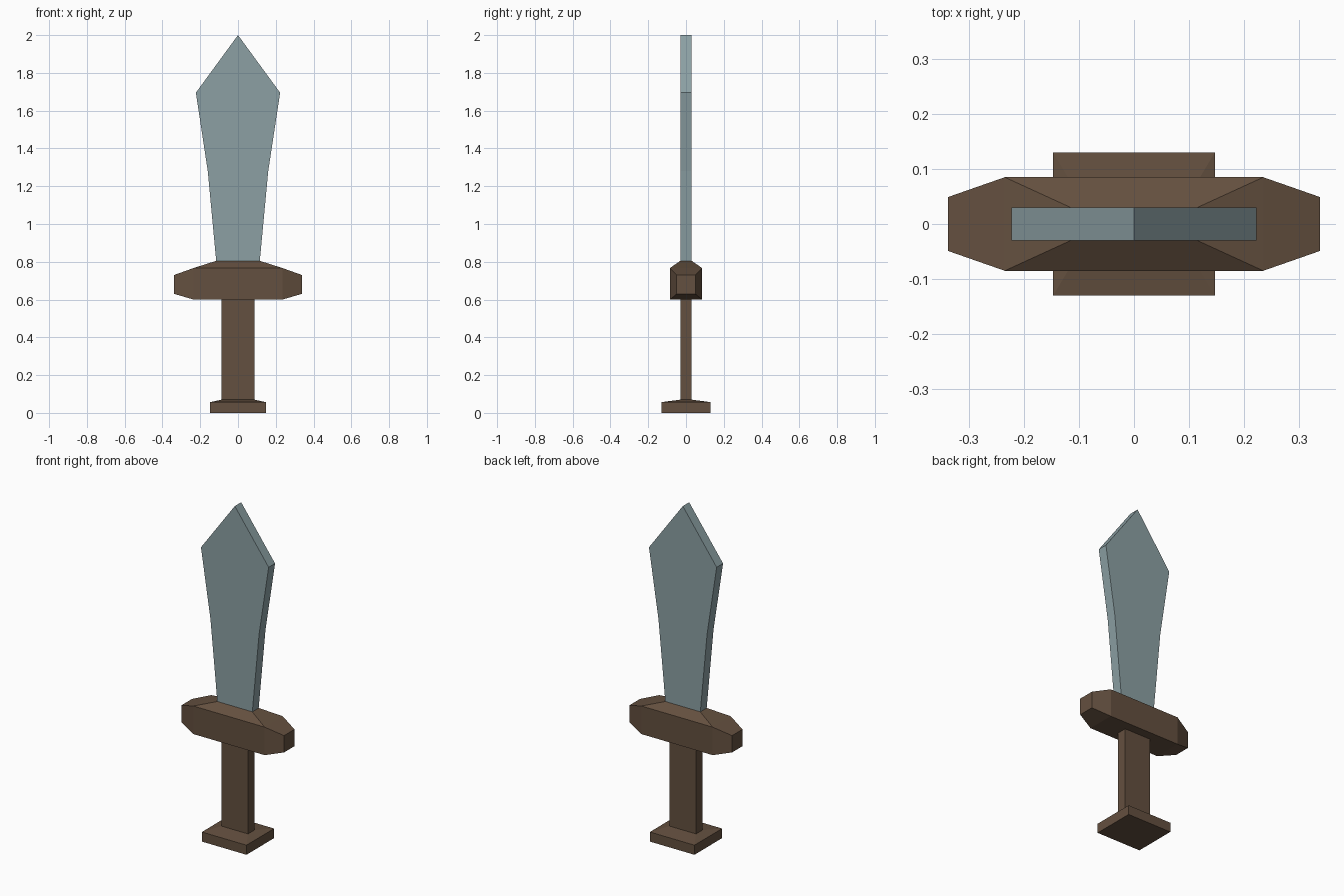
import bpy, bmesh
from math import copysign

if "Cube" in bpy.data.objects:
    bpy.data.objects.remove(bpy.data.objects["Cube"])


def material(name, rgb):
    m = bpy.data.materials.new(name)
    m.diffuse_color = (*rgb, 1)
    m.use_nodes = True
    m.node_tree.nodes["Principled BSDF"].inputs["Base Color"].default_value = m.diffuse_color
    return m


steel = material("grey_steel", (0.262, 0.352, 0.371))
wood = material("brown_wood", (0.127, 0.080, 0.050))


def finish(name, bm, mat):
    bmesh.ops.recalc_face_normals(bm, faces=bm.faces)
    mesh = bpy.data.meshes.new(name)
    bm.to_mesh(mesh)
    bm.free()
    mesh.materials.append(mat)
    obj = bpy.data.objects.new(name, mesh)
    bpy.context.collection.objects.link(obj)
    return obj


def stack(sections):
    """Loft centred rectangles given as (half x, half y, z)."""
    bm = bmesh.new()
    rings = [[bm.verts.new((sx * hx, sy * hy, z))
              for sx, sy in ((-1, -1), (1, -1), (1, 1), (-1, 1))]
             for hx, hy, z in sections]
    for a, b in zip(rings, rings[1:]):
        for i in range(4):
            j = (i + 1) % 4
            bm.faces.new((a[i], a[j], b[j], b[i]))
    bm.faces.new(rings[0][::-1])
    bm.faces.new(rings[-1])
    bmesh.ops.recalc_face_normals(bm, faces=bm.faces)
    return bm


# Pommel: square plate with a shallow sloped top
finish("pommel", stack([(0.147, 0.13, 0), (0.147, 0.13, 0.057),
                        (0.087, 0.03, 0.07)]), wood)

# Grip
finish("grip", stack([(0.087, 0.03, 0.06), (0.087, 0.03, 0.61)]), wood)

# Guard: block with hipped top, ends drawn out and tapered
bm = stack([(0.235, 0.085, 0.60), (0.235, 0.085, 0.767),
            (0.115, 0.03, 0.805)])
bm.normal_update()
ends = [f for f in bm.faces if abs(f.normal.x) > 0.99]
for f in bmesh.ops.extrude_discrete_faces(bm, faces=ends)["faces"]:
    for v in f.verts:
        v.co = (copysign(0.338, v.co.x), copysign(0.049, v.co.y),
                0.63 if v.co.z < 0.68 else 0.73)
finish("guard", bm, wood)

# Blade: mirrored outline extruded through its thickness
half = [(0.115, 0.80), (0.16, 1.28), (0.223, 1.695)]
outline = half + [(0, 2.0)] + [(-x, z) for x, z in reversed(half)]
bm = bmesh.new()
face = bm.faces.new([bm.verts.new((x, -0.03, z)) for x, z in outline])
new = bmesh.ops.extrude_face_region(bm, geom=[face], use_keep_orig=True)["geom"]
bmesh.ops.translate(bm, vec=(0, 0.06, 0),
                    verts=[g for g in new if isinstance(g, bmesh.types.BMVert)])
finish("blade", bm, steel)
